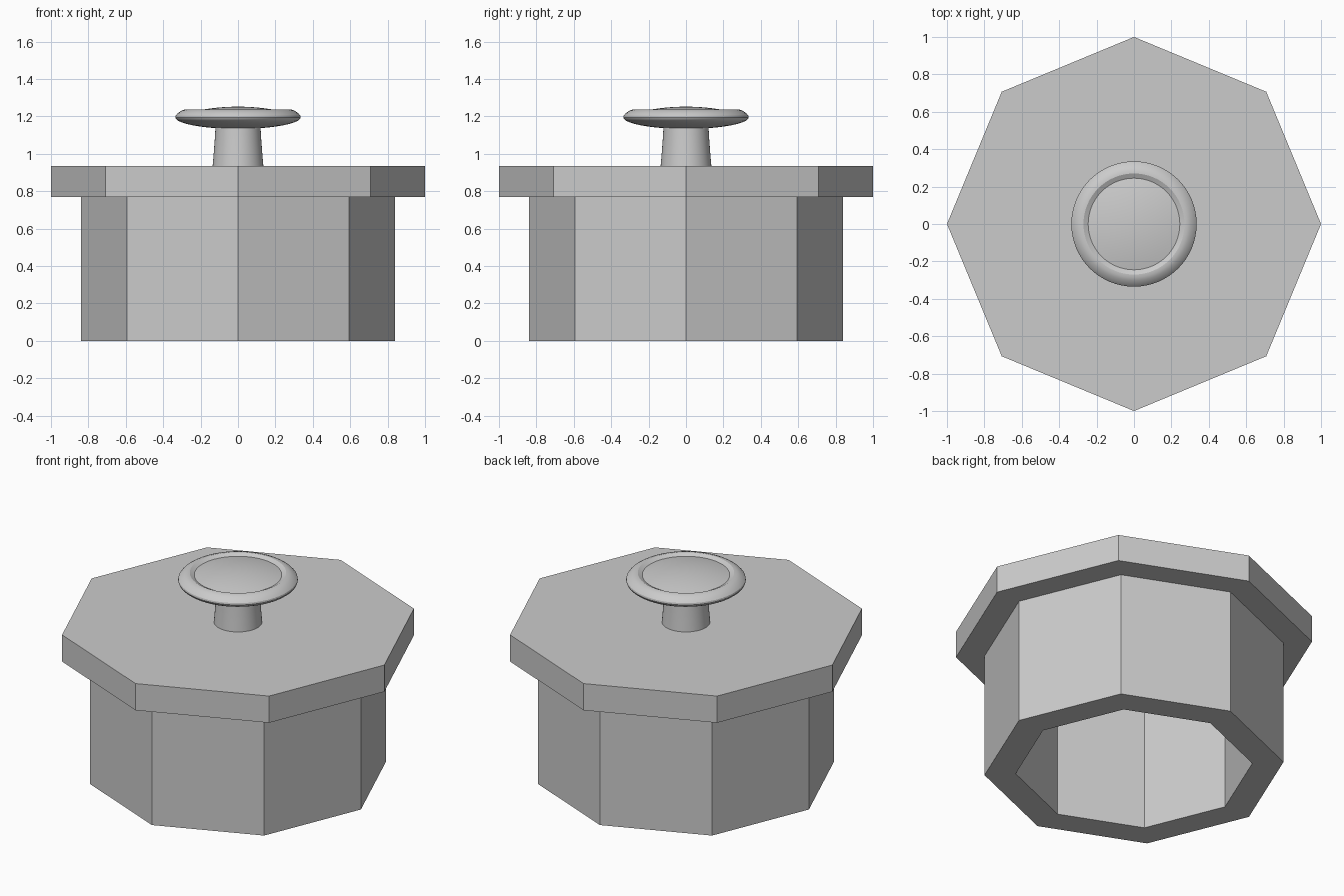
import bpy
import math

cube = bpy.data.objects.get("Cube")
if cube:
    bpy.data.objects.remove(cube, do_unlink=True)

grey = bpy.data.materials.new("plain_grey")
grey.use_nodes = True
grey.diffuse_color = (0.6, 0.6, 0.6, 1)
grey.node_tree.nodes["Principled BSDF"].inputs["Base Color"].default_value = (0.6, 0.6, 0.6, 1)


def lathe(name, profile, sides, closed=False, smooth=False):
    """Revolve (radius, height) points, listed upwards on the outside, around z."""
    verts, rings = [], []
    for r, z in profile:
        count = sides if r > 0 else 1
        rings.append([len(verts) + i % count for i in range(sides)])
        for i in range(count):
            a = math.tau * i / sides
            verts.append((r * math.cos(a), r * math.sin(a), z))
    pairs = list(zip(rings, rings[1:]))
    if closed:
        pairs.append((rings[-1], rings[0]))
    faces = []
    for low, high in pairs:
        for i in range(sides):
            j = (i + 1) % sides
            loop = dict.fromkeys((low[i], low[j], high[j], high[i]))
            faces.append(list(loop))
    # Cap open ends with single flat faces
    if not closed:
        if profile[0][0] > 0:
            faces.append(rings[0][::-1])
        if profile[-1][0] > 0:
            faces.append(rings[-1])
    mesh = bpy.data.meshes.new(name)
    mesh.from_pydata(verts, [], faces)
    mesh.materials.append(grey)
    obj = bpy.data.objects.new(name, mesh)
    bpy.context.collection.objects.link(obj)
    if smooth:
        bpy.ops.object.select_all(action='DESELECT')
        obj.select_set(True)
        bpy.context.view_layer.objects.active = obj
        bpy.ops.object.shade_smooth_by_angle(angle=math.radians(30))
    return obj


# Octagonal hollow body, open underneath
lathe("body_wall", [(0.84, 0), (0.84, 0.77), (0.665, 0.77), (0.665, 0)], 8, closed=True)

# Overhanging octagonal lid
lathe("lid", [(1, 0.77), (1, 0.935)], 8)

# Tapered stem of the knob
lathe("knob_stem", [(0.136, 0.93), (0.13, 1.0), (0.124, 1.08), (0.12, 1.15)], 48, smooth=True)

# Knob: curved underside, rounded rim, shallow groove and domed top
underside = [(0.335 * math.sin(t), 1.195 - 0.062 * math.cos(t))
             for t in (math.pi / 2 * i / 10 for i in range(11))]
shoulder = [(0.333, 1.205), (0.322, 1.217), (0.302, 1.23), (0.285, 1.237), (0.27, 1.238)]
dome = [(0.245 * (1 - i / 8), 1.252 - 0.027 * (1 - i / 8) ** 2) for i in range(9)]
lathe("knob_cap", underside + shoulder + dome, 64, smooth=True)
